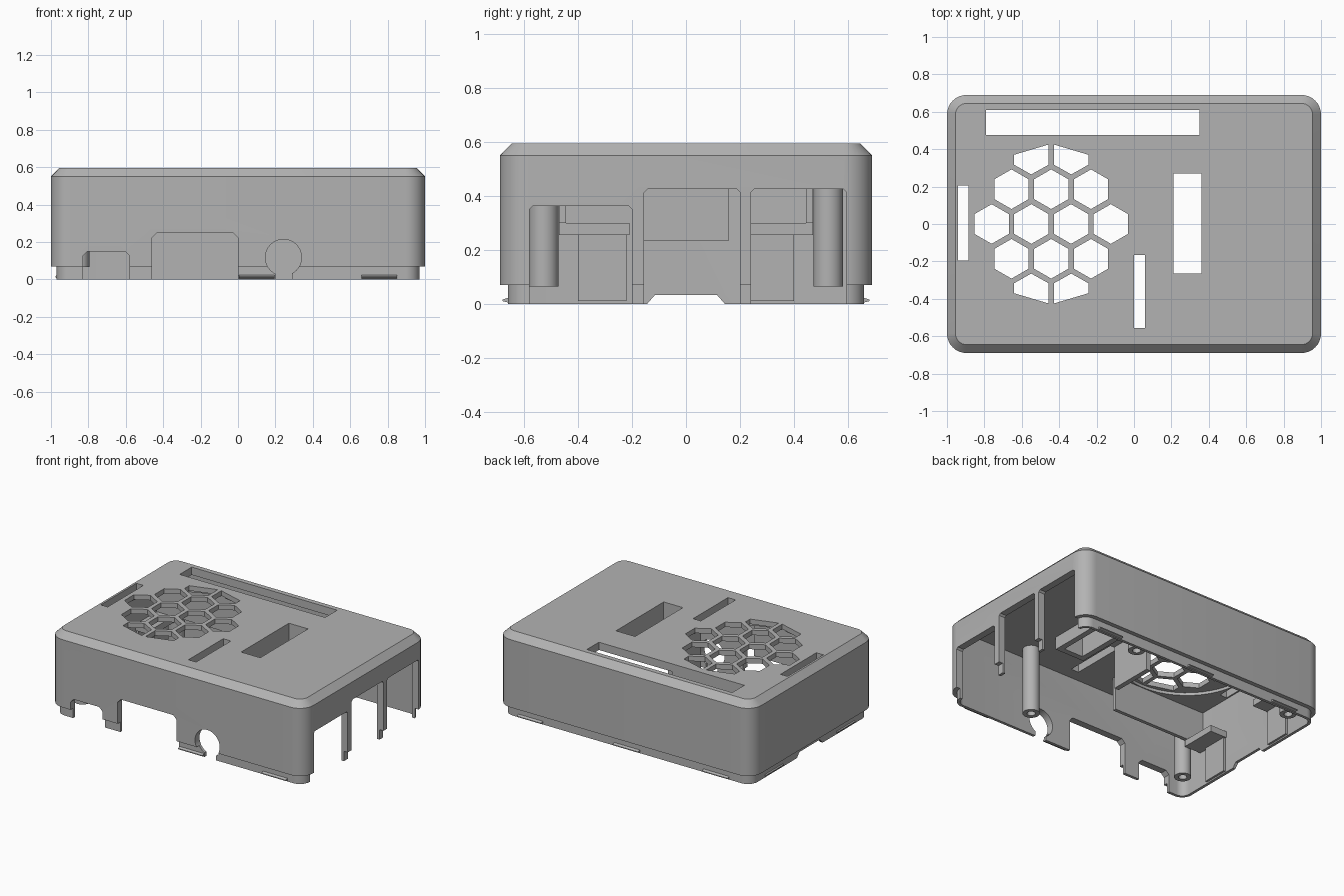
import bpy, bmesh
from math import cos, sin, pi

if "Cube" in bpy.data.objects:
    bpy.data.objects.remove(bpy.data.objects["Cube"], do_unlink=True)

grey = bpy.data.materials.new("plain grey plastic")
grey.use_nodes = True
colour = (0.45, 0.45, 0.45, 1)
grey.diffuse_color = colour
grey.node_tree.nodes["Principled BSDF"].inputs["Base Color"].default_value = colour

HX, HY, TOP, ROOF = 1.0, 0.69, 0.595, 0.54
PLACE = {"x": lambda u, v, w: (w, u, v),
         "y": lambda u, v, w: (u, w, v),
         "z": lambda u, v, w: (u, v, w)}


def loft(name, rings):
    """Closed solid through rings of equal point count."""
    bm = bmesh.new()
    loops = [[bm.verts.new(p) for p in ring] for ring in rings]
    n = len(loops[0])
    for a, b in zip(loops, loops[1:]):
        for i in range(n):
            j = (i + 1) % n
            bm.faces.new((a[i], a[j], b[j], b[i]))
    bm.faces.new(loops[0])
    bm.faces.new(loops[-1])
    bmesh.ops.recalc_face_normals(bm, faces=bm.faces)
    mesh = bpy.data.meshes.new(name)
    bm.to_mesh(mesh)
    bm.free()
    obj = bpy.data.objects.new(name, mesh)
    bpy.context.collection.objects.link(obj)
    mesh.materials.append(grey)
    return obj


def prism(name, pts, axis, lo, hi):
    return loft(name, [[PLACE[axis](u, v, w) for u, v in pts] for w in (lo, hi)])


def box(name, x0, x1, y0, y1, z0, z1):
    return prism(name, [(x0, y0), (x1, y0), (x1, y1), (x0, y1)], "z", z0, z1)


def circle(cx, cy, r, n=32):
    return [(cx + r * cos(2 * pi * i / n), cy + r * sin(2 * pi * i / n)) for i in range(n)]


def rounded(hx, hy, r, seg=8):
    pts = []
    for q, (sx, sy) in enumerate([(1, 1), (-1, 1), (-1, -1), (1, -1)]):
        for i in range(seg + 1):
            a = (q + i / seg) * pi / 2
            pts.append((sx * (hx - r) + r * cos(a), sy * (hy - r) + r * sin(a)))
    return pts


def doorway(u0, u1, top, c):
    """Opening from below the base with clipped upper corners."""
    return [(u0, -0.1), (u1, -0.1), (u1, top - c), (u1 - c, top), (u0 + c, top), (u0, top - c)]


def cut(target, cutter):
    cutter.hide_render = True
    mod = target.modifiers.new("cut", "BOOLEAN")
    mod.operation = "DIFFERENCE"
    mod.solver = "EXACT"
    mod.object = cutter
    bpy.context.view_layer.objects.active = target
    bpy.ops.object.modifier_apply(modifier=mod.name)
    bpy.data.objects.remove(cutter, do_unlink=True)


# Outer shell with recessed lip and chamfered roof edge
levels = [(0, 0.03), (0.07, 0.03), (0.07, 0), (0.55, 0), (TOP, 0.045)]
shell = loft("case_shell", [[(x, y, z) for x, y in rounded(HX - i, HY - i, 0.105 - i)]
                            for z, i in levels])
cut(shell, prism("cavity", rounded(HX - 0.05, HY - 0.05, 0.055), "z", -0.1, ROOF))

# Fan recess and honeycomb grille
FX, STEP, R = -0.4425, 0.2125, 0.106
cut(shell, prism("fan_recess", circle(FX, 0, 0.44, 48), "z", 0.5, 0.56))
for row, count in [(-1, 3), (0, 4), (1, 3)]:
    for k in range(count):
        cx = FX + (k - (count - 1) / 2) * STEP
        hexagon = [(cx + R * sin(i * pi / 3), row * 0.186 + R * cos(i * pi / 3)) for i in range(6)]
        cut(shell, prism("hexagon", hexagon, "z", 0.5, 0.7))
partial = [(0.107, 0.265), (0.014, 0.317), (0.014, 0.425), (0.199, 0.37), (0.199, 0.317)]
for sx in (-1, 1):
    for sy in (-1, 1):
        cut(shell, prism("part_hexagon", [(FX + sx * x, sy * y) for x, y in partial], "z", 0.5, 0.7))

# Roof slots
for x0, x1, y0, y1 in [(-0.79, 0.35, 0.475, 0.61), (-0.94, -0.885, -0.195, 0.205),
                       (0, 0.06, -0.555, -0.165), (0.21, 0.36, -0.265, 0.27)]:
    cut(shell, box("roof_slot", x0, x1, y0, y1, 0.5, 0.7))

# Large socket openings in the left side wall
for y0, y1, top in [(-0.58, -0.2, 0.362), (-0.155, 0.2, 0.425), (0.24, 0.595, 0.425)]:
    cut(shell, prism("socket", doorway(y0, y1, top, 0.012), "x", 0.87, 1.1))

# Front openings and round jack hole with its channel
for x0, x1, top in [(-0.83, -0.58, 0.15), (-0.46, 0, 0.248)]:
    cut(shell, prism("port", doorway(x0, x1, top, 0.025), "y", -0.8, -0.6))
cut(shell, prism("jack_hole", circle(0.243, 0.117, 0.097), "y", -0.8, -0.6))
cut(shell, prism("jack_channel", [(0.2, -0.1), (0.29, -0.1), (0.29, 0.1), (0.2, 0.1)],
                 "y", -0.8, -0.6))

# Card notch in the right side wall
cut(shell, prism("card_notch", [(-0.17, -0.03), (0.17, -0.03), (0.115, 0.033), (-0.115, 0.033)],
                 "x", -1.1, -0.9))

# Screw posts
for x, side in [(0.42, "left"), (-0.85, "right")]:
    for y, end in [(-0.527, "front"), (0.527, "back")]:
        post = prism(f"screw_post_{end}_{side}", circle(x, y, 0.055), "z", 0.065, 0.55)
        cut(post, prism("screw_hole", circle(x, y, 0.027, 24), "z", 0, 0.3))

# Fan rails, support shelves and wall ribs
for s, end in [(-1, "front"), (1, "back")]:
    def mirrored(name, x0, x1, y0, y1, z0, z1):
        a, b = sorted((s * y0, s * y1))
        return box(f"{name}_{end}", x0, x1, a, b, z0, z1)
    mirrored("fan_rail", -0.96, -0.22, 0.445, 0.47, 0.3, 0.55)
    mirrored("fan_shelf", -0.96, -0.82, 0.21, 0.47, 0.255, 0.3)
    mirrored("wall_rib", -0.96, -0.935, 0.22, 0.4, 0.01, 0.26)

# Fan stop and cable slot collar
box("fan_stop", -0.005, 0.03, -0.16, 0.16, 0.235, 0.55)
collar = box("cable_collar", 0.17, 0.4, -0.305, 0.31, 0.45, 0.55)
cut(collar, box("collar_hole", 0.21, 0.36, -0.265, 0.27, 0.4, 0.6))

# Snap ridges around the lip
ridge = [(0, 0.004), (0.012, 0.01), (0.012, 0.016), (0, 0.024)]
for s, end, spans in [(-1, "front", [(0.005, 0.195), (0.66, 0.85)]),
                      (1, "back", [(-0.8, -0.6), (-0.1, 0.1), (0.66, 0.85)])]:
    for x0, x1 in spans:
        pts = [(s * (0.655 + u * 2), z) for u, z in ridge]
        prism(f"snap_ridge_{end}", pts, "x", x0, x1)
for y0, y1 in [(-0.5, -0.3), (0.3, 0.5)]:
    prism("snap_ridge_right", [(-0.965 - u, z) for u, z in ridge], "y", y0, y1)

# Smooth rounded surfaces, keep edges sharp
bpy.ops.object.select_all(action="DESELECT")
for obj in bpy.context.collection.objects:
    if obj.type == "MESH" and grey.name in obj.data.materials:
        obj.select_set(True)
bpy.context.view_layer.objects.active = shell
bpy.ops.object.shade_smooth_by_angle(angle=pi / 6)
